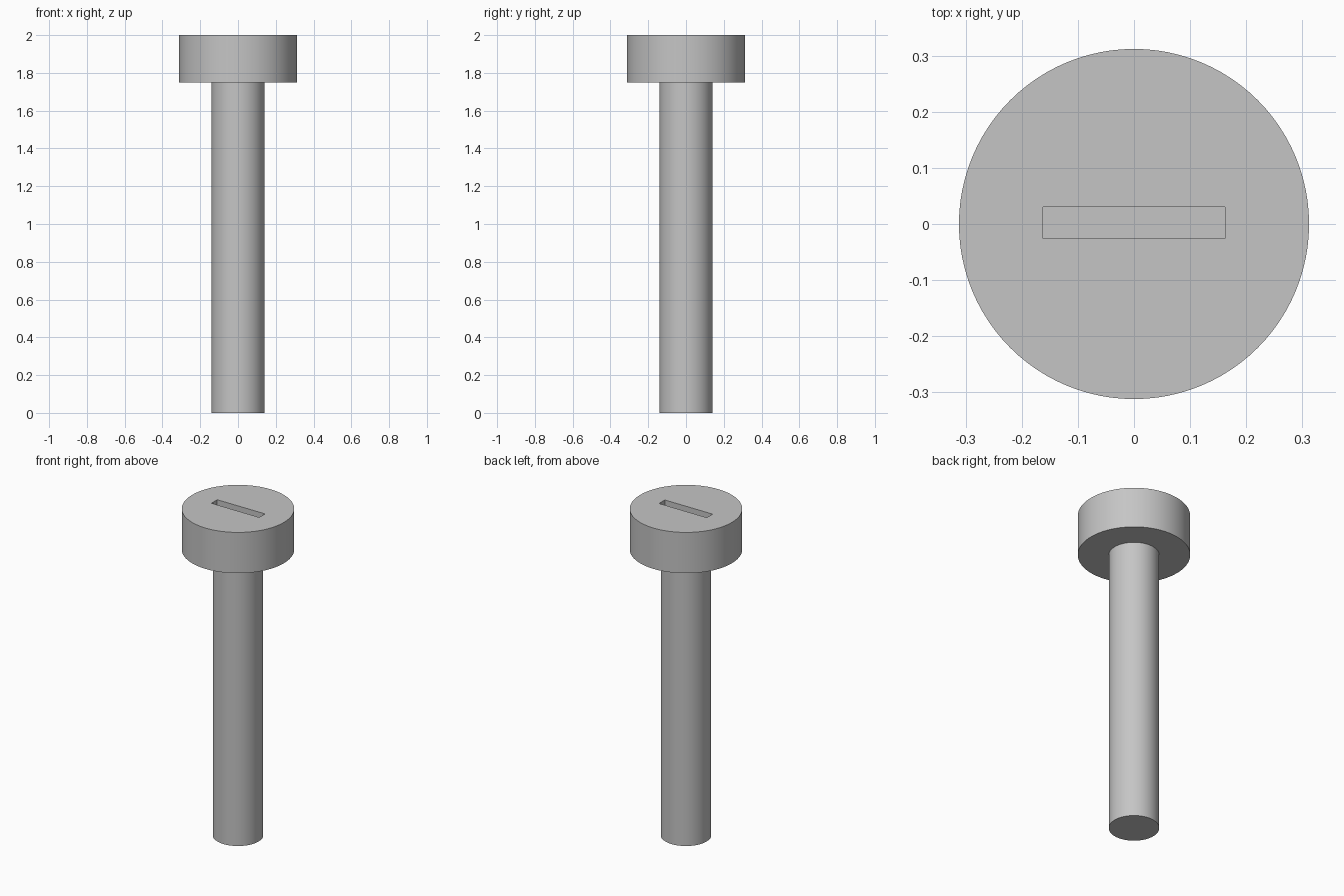
import bpy
import math

if "Cube" in bpy.data.objects:
    bpy.data.objects.remove(bpy.data.objects["Cube"], do_unlink=True)

HEAD_BASE, TOP = 1.75, 2.0
SLOT_DEPTH = 0.12

steel = bpy.data.materials.new("grey steel")
steel.use_nodes = True
grey = (0.56, 0.56, 0.56, 1)
steel.diffuse_color = grey
steel.node_tree.nodes["Principled BSDF"].inputs["Base Color"].default_value = grey


def cylinder(name, radius, bottom, top):
    bpy.ops.mesh.primitive_cylinder_add(
        vertices=96, radius=radius, depth=top - bottom,
        location=(0, 0, (bottom + top) / 2))
    obj = bpy.context.object
    obj.name = name
    obj.data.materials.append(steel)
    bpy.ops.object.shade_smooth_by_angle(angle=math.radians(30))
    return obj


# Plain round shaft and wide flat head
shaft = cylinder("shaft", 0.14, 0, HEAD_BASE)
head = cylinder("head", 0.312, HEAD_BASE, TOP)

# Driver slot cut into the top of the head
bpy.ops.mesh.primitive_cube_add(size=1, location=(0, 0.002, TOP))
cutter = bpy.context.object
cutter.name = "slot_cutter"
cutter.scale = (0.324, 0.056, 2 * SLOT_DEPTH)
cutter.data.materials.append(steel)
cutter.hide_render = True

slot = head.modifiers.new("slot", 'BOOLEAN')
slot.operation = 'DIFFERENCE'
slot.solver = 'EXACT'
slot.object = cutter

# Apply the cut, then drop the cutter
bpy.ops.object.select_all(action='DESELECT')
head.select_set(True)
bpy.context.view_layer.objects.active = head
bpy.ops.object.modifier_apply(modifier=slot.name)
bpy.data.objects.remove(cutter, do_unlink=True)
bpy.ops.object.shade_smooth_by_angle(angle=math.radians(30))
